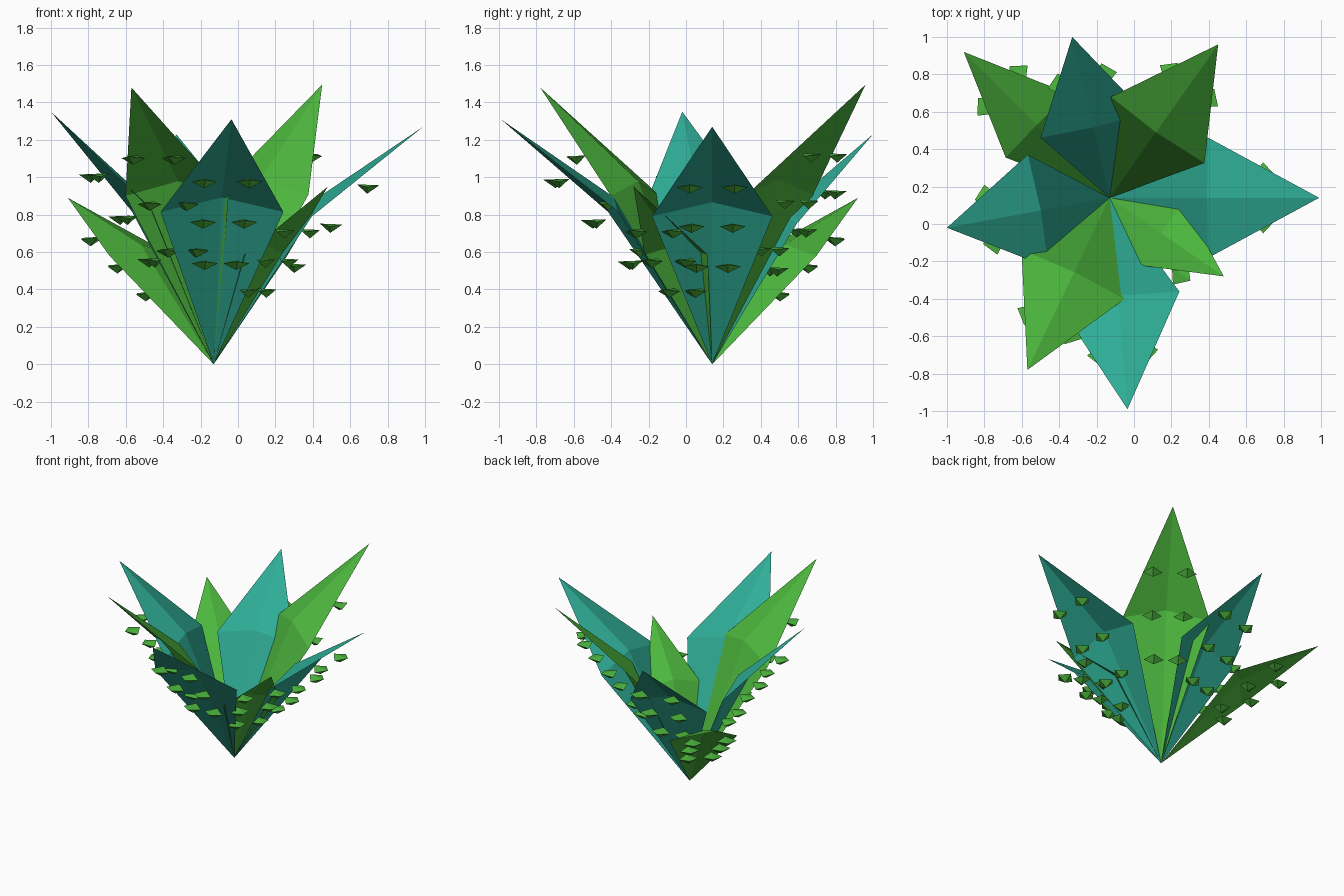
import bpy
import math
from mathutils import Vector

if "Cube" in bpy.data.objects:
    bpy.data.objects.remove(bpy.data.objects["Cube"])

BASE = Vector((-0.13, 0.14, 0.0))


def make_material(name, rgb):
    m = bpy.data.materials.new(name)
    m.diffuse_color = (*rgb, 1.0)
    m.use_nodes = True
    m.node_tree.nodes["Principled BSDF"].inputs["Base Color"].default_value = m.diffuse_color
    return m


teal = make_material("teal", (0.028, 0.42, 0.305))
green = make_material("leaf green", (0.074, 0.479, 0.048))


def add_mesh(name, verts, faces, mat):
    me = bpy.data.meshes.new(name)
    me.from_pydata(verts, [], faces)
    me.materials.append(mat)
    ob = bpy.data.objects.new(name, me)
    bpy.context.collection.objects.link(ob)
    return ob


def leaf(name, tip, mat, width):
    """Folded kite blade with three rows of paired thorns beneath it."""
    rel = Vector(tip) - BASE
    out = Vector((rel.x, rel.y, 0)).normalized()
    side = Vector((-out.y, out.x, 0))
    up = Vector((0, 0, 1))
    length = rel.length
    elev = math.asin(rel.z / length)

    def on_blade(frac, lift, lateral):
        a = elev + math.radians(lift)
        d = frac * length
        return BASE + out * d * math.cos(a) + up * d * math.sin(a) + side * lateral

    hw = width * length
    # Blade: root, left, ridge, right, tip
    verts = [BASE, on_blade(0.561, 7.8, hw), on_blade(0.597, 10.4, 0),
             on_blade(0.561, 7.8, -hw), Vector(tip)]
    add_mesh(name, verts, [(0, 2, 1), (0, 3, 2), (1, 2, 4), (2, 3, 4)], mat)

    # Thorns: shallow keeled diamonds
    tv, tf = [], []
    for frac, lift, spread in ((0.40, 2.0, 0.085), (0.57, 1.2, 0.11), (0.74, 0.5, 0.12)):
        for s in (-1, 1):
            c = on_blade(frac, lift, s * spread)
            n = len(tv)
            tv += [c - out * 0.055 + up * 0.015, c + side * 0.07,
                   c + out * 0.065 + up * 0.01, c - side * 0.07,
                   c - up * 0.035]
            tf += [(n, n + 3, n + 2), (n, n + 2, n + 1)]
            tf += [(n + i, n + (i + 1) % 4, n + 4) for i in range(4)]
    add_mesh(name + "_thorns", tv, tf, green)


# Broad teal leaves
for label, tip in (("front", (-0.035, -0.99, 1.31)), ("right", (0.99, 0.14, 1.27)),
                   ("left", (-1.0, -0.02, 1.35)), ("back", (-0.33, 1.0, 1.23))):
    leaf("teal_leaf_" + label, tip, teal, 0.19)

# Narrower green leaves on the diagonals
for label, tip in (("front_left", (-0.57, -0.78, 1.48)), ("back_right", (0.45, 0.96, 1.495)),
                   ("back_left", (-0.91, 0.92, 0.89)), ("front_right", (0.48, -0.28, 0.95))):
    leaf("green_leaf_" + label, tip, green, 0.17)
